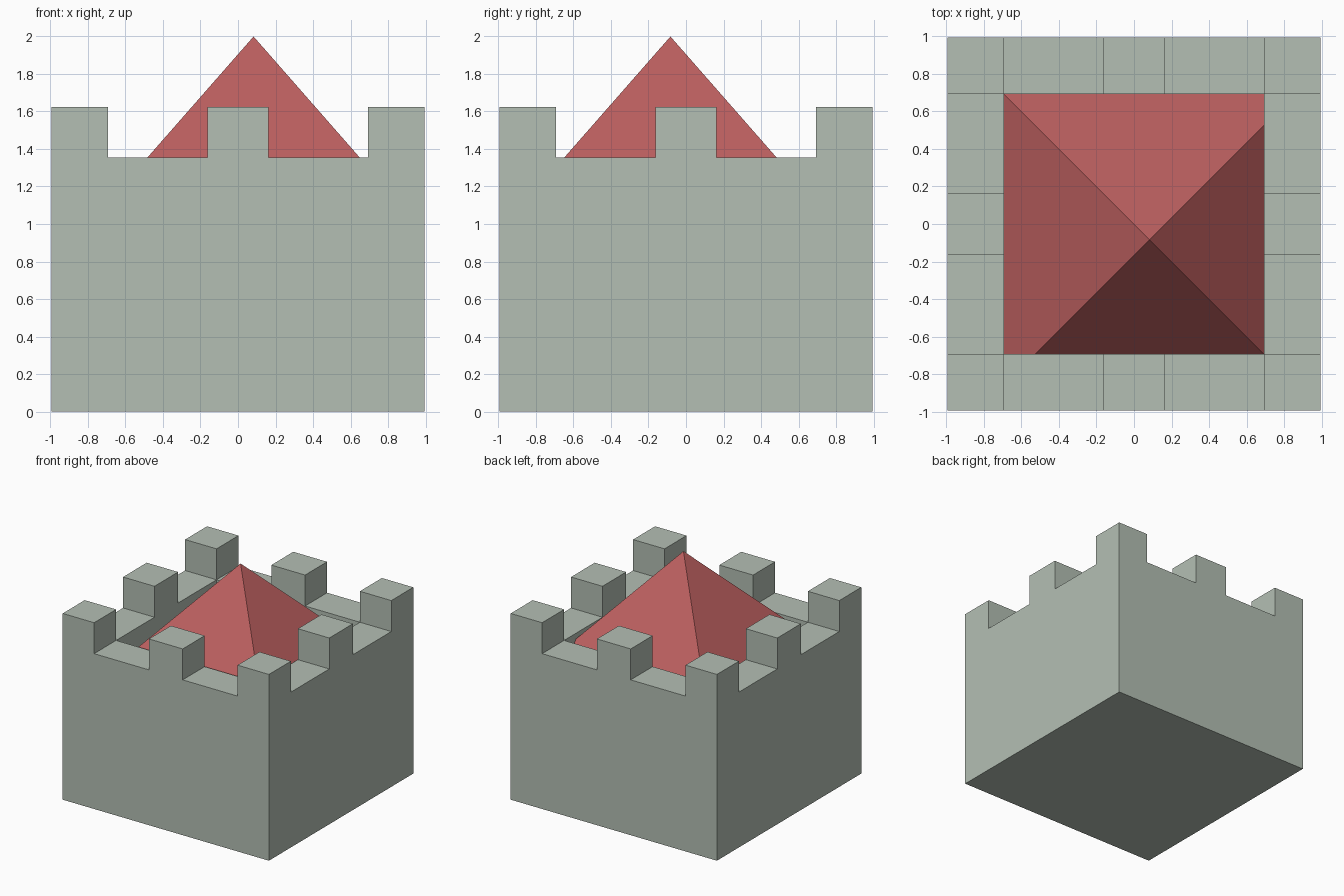
import bpy, bmesh, math
from mathutils import Vector, Matrix

HALF = 0.995        # half width of the keep
INNER = 0.692       # half width of the courtyard
MID = 0.163         # half width of the middle merlons
WALL_Z, MERLON_Z, FLOOR_Z = 1.355, 1.625, 1.1
ROOF_HALF, ROOF_SLOPE = 0.8, 1.14

cube = bpy.data.objects.get("Cube")
if cube:
    bpy.data.objects.remove(cube, do_unlink=True)


def material(name, rgb):
    mat = bpy.data.materials.new(name)
    mat.use_nodes = True
    color = (*rgb, 1.0)
    mat.diffuse_color = color
    mat.node_tree.nodes["Principled BSDF"].inputs["Base Color"].default_value = color
    return mat


def finish(bm, name, mat):
    bmesh.ops.recalc_face_normals(bm, faces=bm.faces)
    mesh = bpy.data.meshes.new(name)
    bm.to_mesh(mesh)
    bm.free()
    mesh.materials.append(mat)
    obj = bpy.data.objects.new(name, mesh)
    bpy.context.collection.objects.link(obj)
    return obj


def extrude(bm, faces, dz):
    """Move a group of top faces up or down, leaving side walls behind."""
    result = bmesh.ops.extrude_face_region(bm, geom=faces)
    bmesh.ops.delete(bm, geom=faces, context="FACES")
    verts = [v for v in result["geom"] if isinstance(v, bmesh.types.BMVert)]
    bmesh.ops.translate(bm, verts=verts, vec=(0, 0, dz))


stone = material("sage stone", (0.456, 0.521, 0.456))
red = material("roof red", (0.497, 0.114, 0.114))

# Keep: a block whose top is cut into merlon, gap and courtyard cells
bm = bmesh.new()
bmesh.ops.create_cube(bm, size=1, matrix=Matrix.Translation((0, 0, WALL_Z / 2))
                      @ Matrix.Diagonal((2 * HALF, 2 * HALF, WALL_Z, 1)))
for axis in (Vector((1, 0, 0)), Vector((0, 1, 0))):
    for offset in (-INNER, -MID, MID, INNER):
        bmesh.ops.bisect_plane(bm, geom=bm.verts[:] + bm.edges[:] + bm.faces[:],
                               plane_co=axis * offset, plane_no=axis)
bm.normal_update()
courtyard, merlons = [], []
for face in bm.faces:
    if face.normal.z < 0.9:
        continue
    c = face.calc_center_median()
    ax, ay = abs(c.x), abs(c.y)
    if max(ax, ay) < INNER:
        courtyard.append(face)
    elif min(ax, ay) < MID or min(ax, ay) > INNER:
        merlons.append(face)
extrude(bm, courtyard, FLOOR_Z - WALL_Z)
for face in merlons:
    extrude(bm, [face], MERLON_Z - WALL_Z)
finish(bm, "castle_keep", stone)

# Roof: an off-centre pyramid rising out of the courtyard, trimmed at the walls
height = ROOF_HALF * ROOF_SLOPE
bm = bmesh.new()
bmesh.ops.create_cone(bm, cap_ends=True, segments=4, radius1=ROOF_HALF * math.sqrt(2),
                      radius2=0, depth=height,
                      matrix=Matrix.Translation((0.083, -0.083, 2 - height / 2))
                      @ Matrix.Rotation(math.pi / 4, 4, "Z"))
bmesh.ops.remove_doubles(bm, verts=bm.verts, dist=0.0001)
for normal in (Vector((1, 0, 0)), Vector((-1, 0, 0)), Vector((0, 1, 0)), Vector((0, -1, 0))):
    cut = bmesh.ops.bisect_plane(bm, geom=bm.verts[:] + bm.edges[:] + bm.faces[:],
                                 plane_co=normal * INNER, plane_no=normal, clear_outer=True)
    edges = [e for e in cut["geom_cut"] if isinstance(e, bmesh.types.BMEdge)]
    bmesh.ops.holes_fill(bm, edges=edges)
finish(bm, "pyramid_roof", red)
